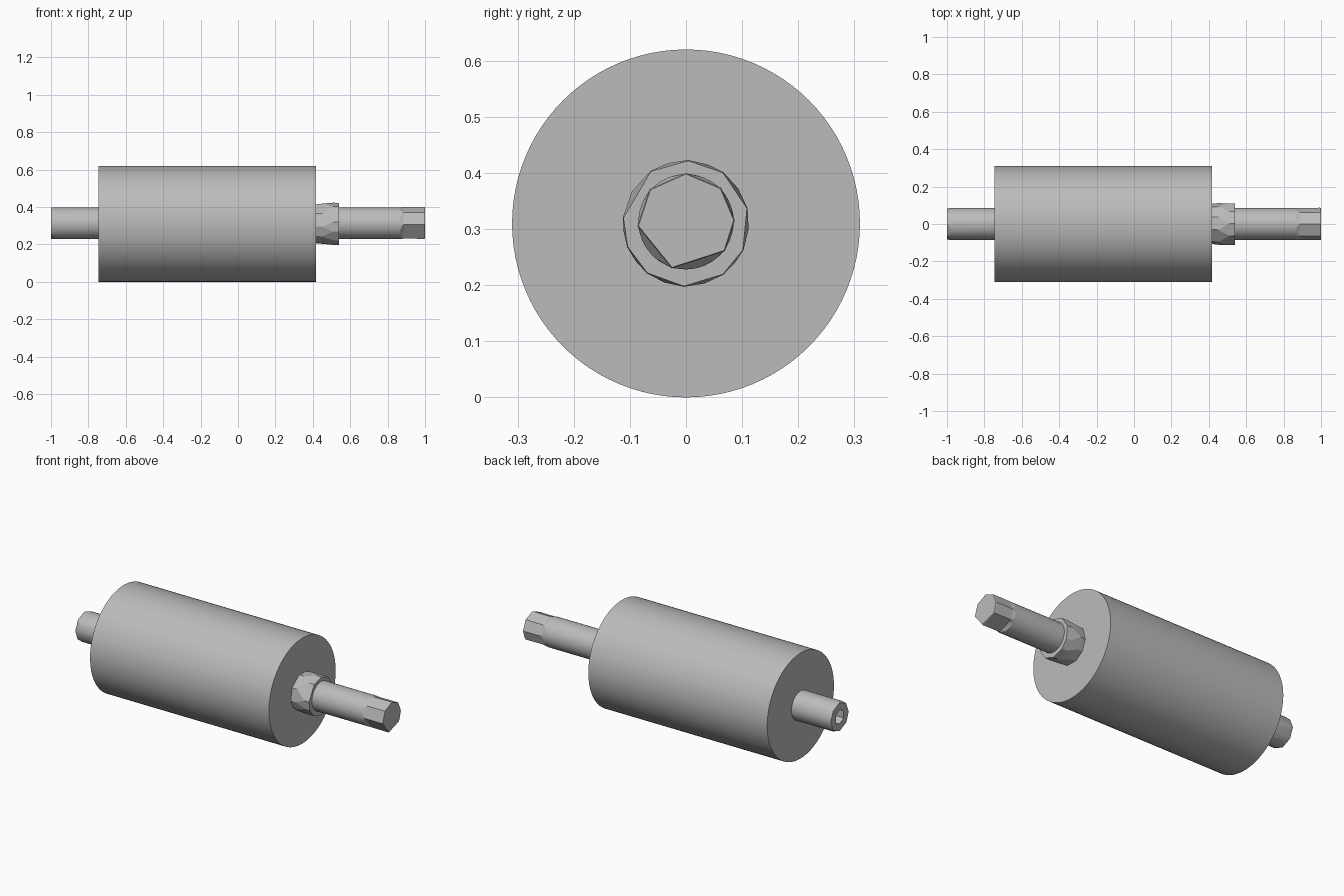
import bpy, bmesh, math

cube = bpy.data.objects.get("Cube")
if cube:
    bpy.data.objects.remove(cube, do_unlink=True)

steel = bpy.data.materials.new("grey_steel")
steel.use_nodes = True
colour = (0.5, 0.5, 0.5, 1)
steel.diffuse_color = colour
steel.node_tree.nodes["Principled BSDF"].inputs["Base Color"].default_value = colour

AXIS_Z = 0.31


def ring(x, radius, corners, count, z):
    """Points round the x axis, snapped to the nearest corner angle if given."""
    points = []
    for i in range(count):
        a = 360 * i / count
        if corners:
            a = min(corners, key=lambda c: abs((a - c + 180) % 360 - 180))
        a = math.radians(a)
        points.append((x, radius * math.cos(a), z + radius * math.sin(a)))
    return points


def loft(name, sections, count=32, z=AXIS_Z, smooth=25):
    """Skin a row of (x, radius, corners) sections and cap both ends."""
    bm = bmesh.new()
    loops = [[bm.verts.new(p) for p in ring(*s, count, z)] for s in sections]
    for a, b in zip(loops, loops[1:]):
        for i in range(count):
            j = (i + 1) % count
            bm.faces.new((a[i], a[j], b[j], b[i]))
    bm.faces.new(loops[0])
    bm.faces.new(loops[-1])
    bmesh.ops.remove_doubles(bm, verts=bm.verts, dist=0.0001)
    bmesh.ops.recalc_face_normals(bm, faces=bm.faces)
    mesh = bpy.data.meshes.new(name)
    bm.to_mesh(mesh)
    bm.free()
    mesh.materials.append(steel)
    obj = bpy.data.objects.new(name, mesh)
    bpy.context.collection.objects.link(obj)
    bpy.ops.object.select_all(action="DESELECT")
    obj.select_set(True)
    bpy.context.view_layer.objects.active = obj
    bpy.ops.object.shade_smooth_by_angle(angle=math.radians(smooth))
    return obj


# Main roller body
loft("roller_drum", [(-0.745, 0.31, None), (0.418, 0.31, None)], count=96)

# Faceted collar against the drum
collar = [88, 54, 14, 335, 306, 268, 232, 202, 175, 124]
collar_back = [70, 34, 355, 320, 287, 250, 217, 188, 150, 106]
loft("collar", [(0.415, 0.108, collar_back), (0.45, 0.112, collar_back),
                (0.51, 0.113, collar), (0.54, 0.112, collar)], smooth=10)

# Long shaft with a faceted drive tip
tip = [90, 44, 2, 323, 253, 185, 138]
loft("drive_shaft", [(0.41, 0.085, None), (0.865, 0.085, None)], z=0.313)
loft("drive_tip", [(0.865, 0.085, None), (0.885, 0.086, tip),
                   (0.995, 0.087, tip), (1.0, 0.085, tip)], z=0.313, smooth=10)

# Short shaft with a socket in its end
stub = [88, 42, 0, 318, 270, 222, 180, 135]
socket = [90, 30, 330, 270, 210, 150]
loft("socket_shaft", [(-0.74, 0.085, None), (-0.98, 0.085, None),
                      (-1.0, 0.083, stub), (-1.0, 0.042, socket),
                      (-0.95, 0.042, socket)], z=0.313, smooth=20)
